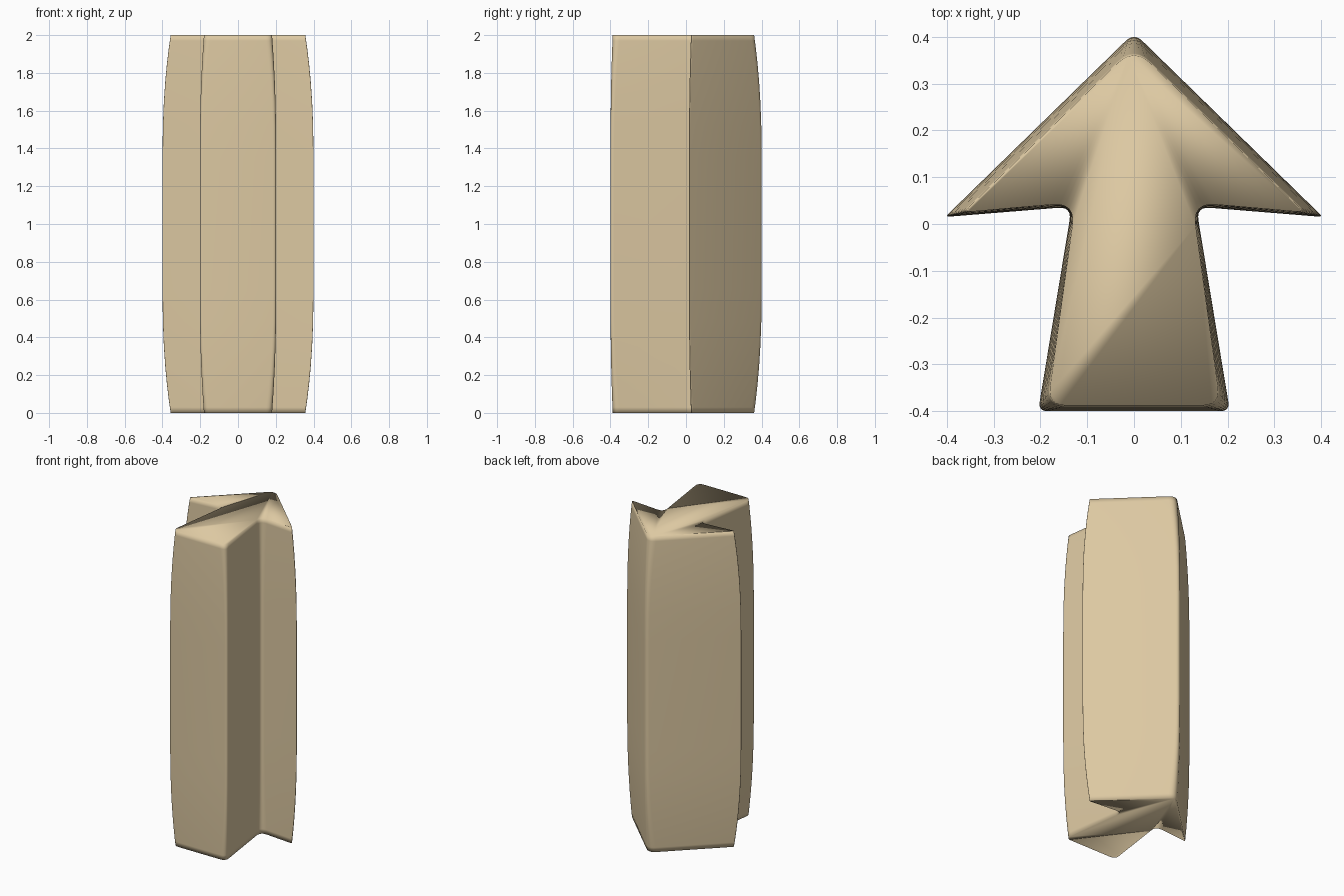
import bpy, bmesh
from mathutils import Vector

if "Cube" in bpy.data.objects:
    bpy.data.objects.remove(bpy.data.objects["Cube"])

# Half outline corners: (x, y, rounding), at mid height and at the end caps
MID = [(0, .409, .025), (.404, .015, .010), (.133, .037, .03), (.205, -.4, .02)]
END = [(0, .378, .050), (.365, .025, .020), (.125, .046, .05), (.185, -.388, .04)]
SEG = 6


def outline(half):
    """Closed arrow outline, mirrored in x, with every corner rounded."""
    corners = half + [(-x, y, d) for x, y, d in reversed(half[1:])]
    pts = []
    n = len(corners)
    for i, (x, y, d) in enumerate(corners):
        p = Vector((x, y))
        a = p + (Vector(corners[i - 1][:2]) - p).normalized() * d
        b = p + (Vector(corners[(i + 1) % n][:2]) - p).normalized() * d
        for k in range(SEG + 1):
            t = k / SEG
            pts.append(a * (1 - t) ** 2 + p * 2 * t * (1 - t) + b * t * t)
    return pts


mid, end = outline(MID), outline(END)

# Stacked rings, drawn in towards both ends
heights = [0, .03, .08, .15, .24, .35, .48, .65]
heights += [2 - h for h in reversed(heights)]
bm = bmesh.new()
rings = []
for z in heights:
    t = max(0, (abs(z - 1) - .35) / .65) ** 2.3
    rings.append([bm.verts.new((*m.lerp(e, t), z)) for m, e in zip(mid, end)])

# Walls and flat caps
n = len(mid)
for lo, hi in zip(rings, rings[1:]):
    for i in range(n):
        j = (i + 1) % n
        bm.faces.new((lo[i], lo[j], hi[j], hi[i]))
bm.faces.new(rings[0])
bm.faces.new(rings[-1])
bmesh.ops.recalc_face_normals(bm, faces=bm.faces)
for f in bm.faces:
    f.smooth = True

mesh = bpy.data.meshes.new("arrow_column")
bm.to_mesh(mesh)
bm.free()
arrow = bpy.data.objects.new("arrow_column", mesh)
bpy.context.collection.objects.link(arrow)

# Tan colour
mat = bpy.data.materials.new("tan")
mat.diffuse_color = (.72, .58, .36, 1)
mat.use_nodes = True
mat.node_tree.nodes["Principled BSDF"].inputs["Base Color"].default_value = mat.diffuse_color
mesh.materials.append(mat)
